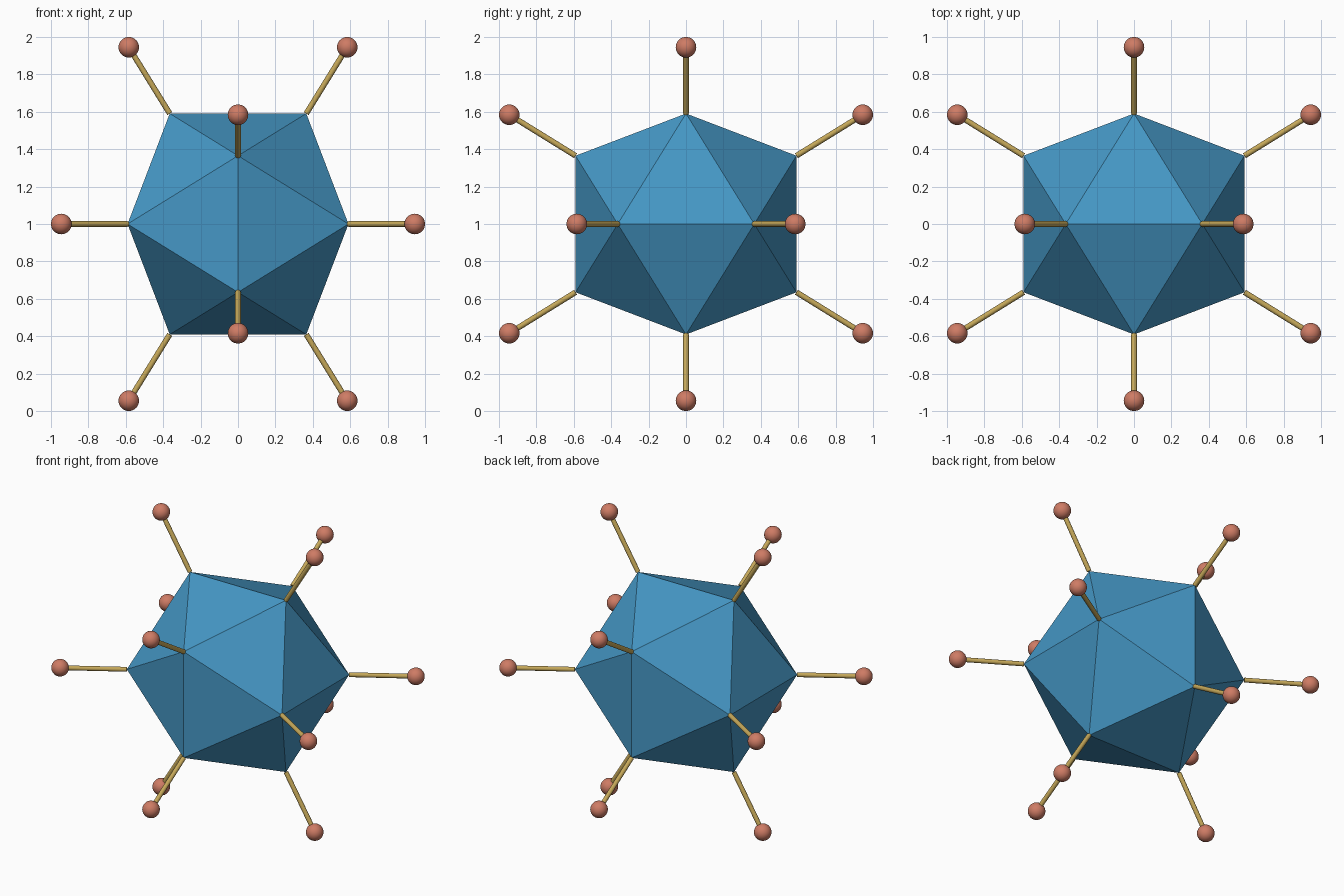
import bpy, bmesh
from mathutils import Vector, Matrix

cube = bpy.data.objects.get("Cube")
if cube:
    bpy.data.objects.remove(cube, do_unlink=True)

CENTRE = Vector((0, 0, 1))
SHORT, GOLDEN = 0.365, 1.618
KNOB_R, ROD_R, KNOB_SCALE = 0.055, 0.015, 1.6


def material(name, colour):
    m = bpy.data.materials.new(name)
    m.use_nodes = True
    m.diffuse_color = (*colour, 1)
    m.node_tree.nodes["Principled BSDF"].inputs["Base Color"].default_value = (*colour, 1)
    return m


blue = material("blue", (0.06, 0.31, 0.56))
brass = material("brass", (0.56, 0.39, 0.10))
coral = material("coral", (0.62, 0.20, 0.13))


def finish(name, bm, mat, smooth):
    bmesh.ops.recalc_face_normals(bm, faces=bm.faces)
    for f in bm.faces:
        f.smooth = smooth and len(f.verts) <= 4
    mesh = bpy.data.meshes.new(name)
    bm.to_mesh(mesh)
    bm.free()
    mesh.materials.append(mat)
    obj = bpy.data.objects.new(name, mesh)
    bpy.context.collection.objects.link(obj)
    return obj


# Icosahedron corners: three mutually perpendicular golden rectangles
corners = []
for s in (-SHORT, SHORT):
    for t in (-SHORT * GOLDEN, SHORT * GOLDEN):
        corners += [Vector((s, 0, t)), Vector((t, s, 0)), Vector((0, t, s))]

# Faceted body
bm = bmesh.new()
for c in corners:
    bm.verts.new(CENTRE + c)
bmesh.ops.convex_hull(bm, input=bm.verts)
finish("body", bm, blue, False)

# A rod with a round knob on every corner
for i, c in enumerate(corners, 1):
    tip = c * KNOB_SCALE
    turn = c.to_track_quat("Z", "Y").to_matrix().to_4x4()

    bm = bmesh.new()
    bmesh.ops.create_cone(
        bm, cap_ends=True, segments=16, radius1=ROD_R, radius2=ROD_R,
        depth=(tip - c).length,
        matrix=Matrix.Translation(CENTRE + (c + tip) / 2) @ turn)
    finish(f"rod_{i}", bm, brass, True)

    bm = bmesh.new()
    bmesh.ops.create_uvsphere(
        bm, u_segments=32, v_segments=16, radius=KNOB_R,
        matrix=Matrix.Translation(CENTRE + tip))
    finish(f"knob_{i}", bm, coral, True)
